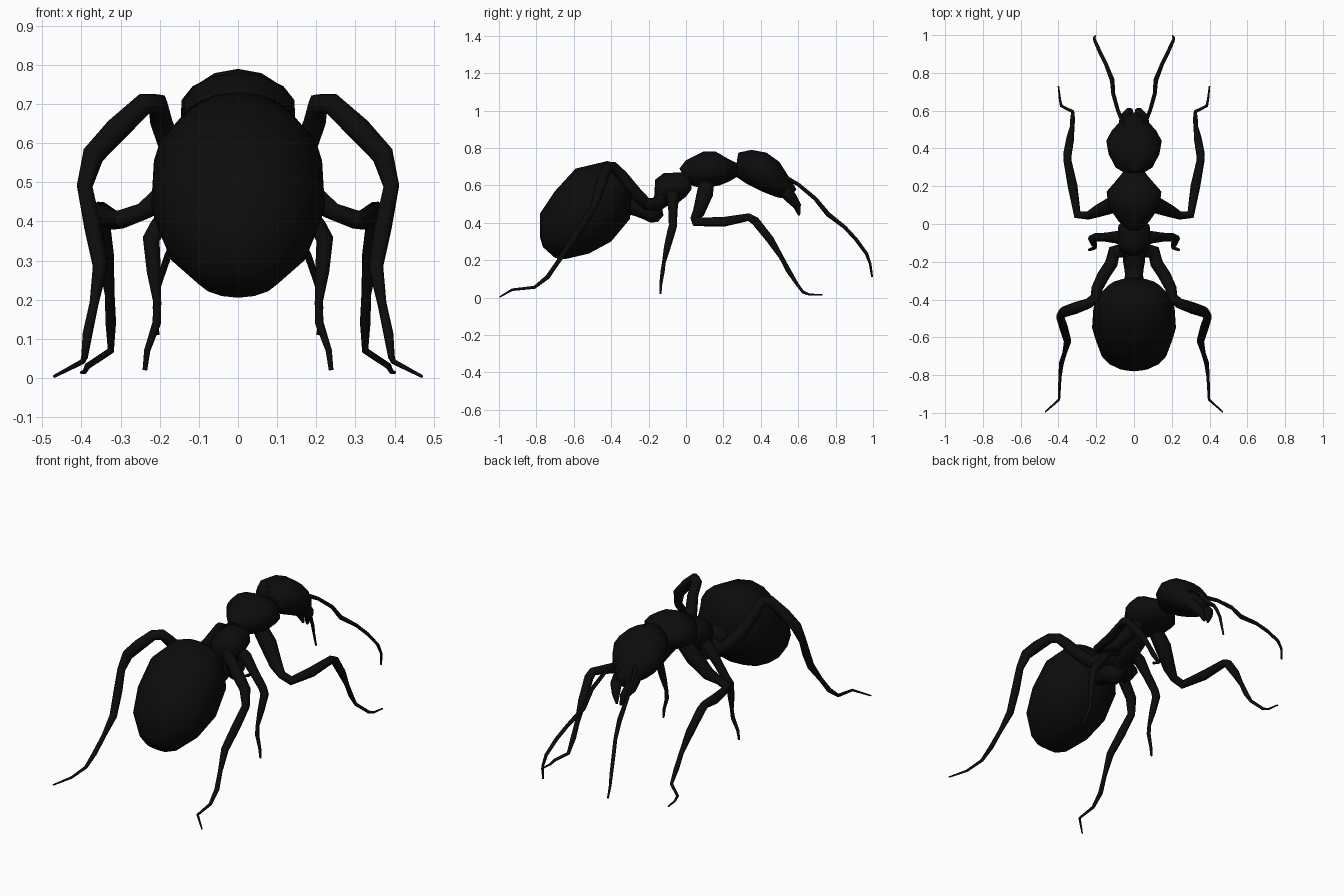
import bpy, bmesh, math
from mathutils import Vector

black = bpy.data.materials.new("near_black")
black.diffuse_color = (0.0037, 0.0037, 0.004, 1)


def skin(name, rings, mirror=False):
    """Join rings of points into a closed, smooth-shaded part."""
    bm = bmesh.new()
    loops = [[bm.verts.new(p) for p in ring] for ring in rings]
    n = len(loops[0])
    for a, b in zip(loops, loops[1:]):
        for i in range(n):
            j = (i + 1) % n
            bm.faces.new((a[i], a[j], b[j], b[i]))
    bm.faces.new(loops[0])
    bm.faces.new(loops[-1])
    bmesh.ops.recalc_face_normals(bm, faces=bm.faces)
    me = bpy.data.meshes.new(name)
    bm.to_mesh(me)
    bm.free()
    me.materials.append(black)
    ob = bpy.data.objects.new(name, me)
    bpy.context.collection.objects.link(ob)
    bpy.context.view_layer.objects.active = ob
    ob.select_set(True)
    bpy.ops.object.shade_smooth_by_angle(angle=math.radians(60))
    ob.select_set(False)
    if mirror:
        ob.modifiers.new("mirror", 'MIRROR')
    return ob


def body(name, sections, n=14):
    """Each section: upper (y, z), lower (y, z), half width."""
    rings = []
    for y1, z1, y2, z2, w in sections:
        c = Vector((0, (y1 + y2) / 2, (z1 + z2) / 2))
        h = Vector((0, (y1 - y2) / 2, (z1 - z2) / 2))
        angles = [2 * math.pi * i / n for i in range(n)]
        rings.append([c + h * math.cos(a) + Vector((w * math.sin(a), 0, 0)) for a in angles])
    return skin(name, rings)


def limb(name, path, n=8):
    """Mirrored tube; each path point: x, y, z, radius."""
    pts = [Vector(p[:3]) for p in path]
    last = len(pts) - 1
    rings, old, side = [], None, None
    for i, p in enumerate(pts):
        t = Vector((0, 0, 0))
        if i > 0:
            t += (p - pts[i - 1]).normalized()
        if i < last:
            t += (pts[i + 1] - p).normalized()
        t.normalize()
        if old is None:
            side = t.orthogonal().normalized()
        else:
            side = old.rotation_difference(t) @ side
        old = t
        up = t.cross(side)
        r = path[i][3]
        rings.append([p + r * (side * math.cos(2 * math.pi * k / n) + up * math.sin(2 * math.pi * k / n))
                      for k in range(n)])
    return skin(name, rings, True)


# Body segments, rear to front
body("abdomen", [
    (-0.765, 0.27, -0.70, 0.212, 0.06), (-0.78, 0.32, -0.65, 0.205, 0.11),
    (-0.78, 0.45, -0.52, 0.235, 0.185), (-0.70, 0.57, -0.40, 0.30, 0.222),
    (-0.59, 0.69, -0.30, 0.42, 0.215), (-0.42, 0.73, -0.285, 0.55, 0.15),
    (-0.38, 0.72, -0.32, 0.66, 0.06)], 16)
body("waist", [
    (-0.32, 0.58, -0.32, 0.45, 0.06), (-0.27, 0.53, -0.27, 0.435, 0.05),
    (-0.23, 0.515, -0.23, 0.42, 0.055), (-0.20, 0.53, -0.19, 0.40, 0.062),
    (-0.17, 0.53, -0.15, 0.405, 0.06), (-0.14, 0.54, -0.12, 0.44, 0.05)], 10)
body("rear_thorax", [
    (-0.17, 0.54, -0.13, 0.47, 0.045), (-0.165, 0.63, -0.10, 0.49, 0.08),
    (-0.12, 0.665, -0.05, 0.50, 0.09), (-0.02, 0.67, 0.0, 0.54, 0.085),
    (0.03, 0.66, 0.03, 0.58, 0.05)])
body("front_thorax", [
    (-0.035, 0.69, 0.0, 0.62, 0.045), (0.0, 0.735, 0.04, 0.595, 0.085),
    (0.09, 0.78, 0.10, 0.585, 0.14), (0.16, 0.78, 0.18, 0.60, 0.148),
    (0.22, 0.745, 0.23, 0.62, 0.10), (0.29, 0.71, 0.28, 0.65, 0.05)])
body("head", [
    (0.265, 0.69, 0.27, 0.645, 0.045), (0.28, 0.775, 0.33, 0.605, 0.10),
    (0.35, 0.79, 0.40, 0.57, 0.138), (0.43, 0.775, 0.45, 0.55, 0.15),
    (0.50, 0.725, 0.49, 0.535, 0.12), (0.55, 0.645, 0.53, 0.53, 0.075),
    (0.59, 0.58, 0.55, 0.515, 0.04)])

# Jaws and feelers
limb("jaw", [(0.045, 0.53, 0.57, 0.035), (0.045, 0.565, 0.53, 0.032),
             (0.025, 0.595, 0.49, 0.022), (0.012, 0.605, 0.44, 0.006)])
limb("antenna", [(0.05, 0.52, 0.65, 0.012), (0.085, 0.60, 0.605, 0.010), (0.11, 0.69, 0.53, 0.011),
                 (0.115, 0.76, 0.445, 0.013), (0.15, 0.85, 0.375, 0.010), (0.18, 0.91, 0.31, 0.010),
                 (0.205, 0.965, 0.235, 0.009), (0.212, 0.985, 0.18, 0.007), (0.205, 0.995, 0.11, 0.005)], 6)

# Three pairs of legs
limb("front_leg", [(0.06, 0.11, 0.62, 0.04), (0.12, 0.10, 0.55, 0.045), (0.19, 0.07, 0.46, 0.034),
                   (0.245, 0.045, 0.425, 0.022), (0.30, 0.05, 0.405, 0.024), (0.325, 0.20, 0.405, 0.027),
                   (0.352, 0.335, 0.43, 0.022), (0.352, 0.37, 0.41, 0.024), (0.338, 0.45, 0.31, 0.022),
                   (0.328, 0.51, 0.215, 0.013), (0.325, 0.55, 0.14, 0.014), (0.325, 0.595, 0.07, 0.009),
                   (0.385, 0.625, 0.03, 0.008), (0.392, 0.66, 0.016, 0.006), (0.40, 0.73, 0.014, 0.004)])
limb("middle_leg", [(0.05, -0.075, 0.55, 0.04), (0.10, -0.07, 0.53, 0.032), (0.15, -0.07, 0.46, 0.024),
                    (0.205, -0.07, 0.385, 0.022), (0.222, -0.078, 0.355, 0.022), (0.215, -0.10, 0.27, 0.018),
                    (0.206, -0.118, 0.19, 0.010), (0.208, -0.125, 0.14, 0.011), (0.232, -0.135, 0.07, 0.008),
                    (0.238, -0.137, 0.02, 0.006)])
limb("rear_leg", [(0.05, -0.14, 0.52, 0.04), (0.105, -0.15, 0.50, 0.038), (0.12, -0.21, 0.50, 0.034),
                  (0.16, -0.27, 0.56, 0.034), (0.195, -0.34, 0.65, 0.030), (0.205, -0.39, 0.70, 0.028),
                  (0.24, -0.42, 0.70, 0.028), (0.31, -0.445, 0.635, 0.031), (0.37, -0.465, 0.57, 0.029),
                  (0.392, -0.49, 0.49, 0.021), (0.372, -0.55, 0.39, 0.023), (0.352, -0.62, 0.285, 0.020),
                  (0.368, -0.685, 0.19, 0.012), (0.385, -0.74, 0.11, 0.013), (0.392, -0.81, 0.055, 0.009),
                  (0.397, -0.93, 0.042, 0.007), (0.47, -0.995, 0.004, 0.004)])
